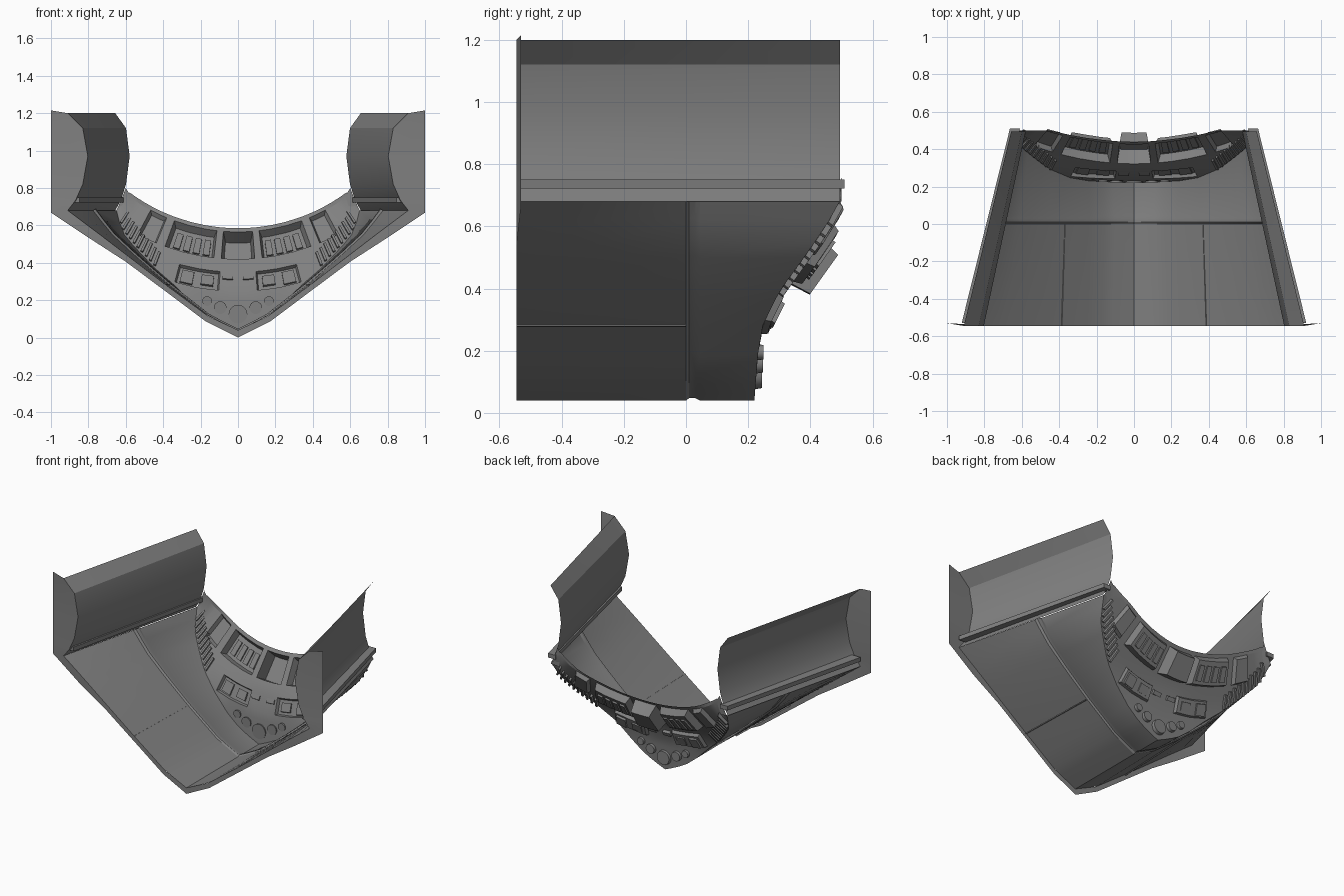
import bpy, bmesh, math
from mathutils import Vector

if "Cube" in bpy.data.objects:
    bpy.data.objects.remove(bpy.data.objects["Cube"])

grey = bpy.data.materials.new("hull_grey")
grey.diffuse_color = (0.22, 0.22, 0.22, 1)
grey.use_nodes = True
grey.node_tree.nodes["Principled BSDF"].inputs["Base Color"].default_value = grey.diffuse_color


def lerp(t, xs, ys):
    """Piecewise linear lookup."""
    for i in range(len(xs) - 1):
        if t <= xs[i + 1] or i == len(xs) - 2:
            k = (t - xs[i]) / (xs[i + 1] - xs[i])
            return ys[i] + (ys[i + 1] - ys[i]) * k


def finish(name, bm, angle=30):
    me = bpy.data.meshes.new(name)
    bm.to_mesh(me)
    bm.free()
    me.materials.append(grey)
    ob = bpy.data.objects.new(name, me)
    bpy.context.collection.objects.link(ob)
    bpy.ops.object.select_all(action='DESELECT')
    ob.select_set(True)
    bpy.context.view_layer.objects.active = ob
    bpy.ops.object.shade_smooth_by_angle(angle=math.radians(angle))
    return ob


def sheet(rows, face_dir):
    """Grid surface through rows of points, facing roughly face_dir."""
    bm = bmesh.new()
    vs = [[bm.verts.new(p) for p in r] for r in rows]
    for a, b in zip(vs, vs[1:]):
        for i in range(len(a) - 1):
            bm.faces.new((a[i], a[i + 1], b[i + 1], b[i]))
    bm.normal_update()
    if sum((f.normal * f.calc_area() for f in bm.faces), Vector()).dot(Vector(face_dir)) < 0:
        bmesh.ops.reverse_faces(bm, faces=bm.faces[:])
    return bm


def prism(bm, base, top):
    """Closed solid between two matching loops."""
    a = [bm.verts.new(p) for p in base]
    b = [bm.verts.new(p) for p in top]
    n = len(a)
    fs = [bm.faces.new(a), bm.faces.new(b[::-1])]
    for i in range(n):
        fs.append(bm.faces.new((a[i], b[i], b[(i + 1) % n], a[(i + 1) % n])))
    bmesh.ops.recalc_face_normals(bm, faces=fs)


# Shared shapes: hull half widths by height, and the sloped rear surface
HZ = [.04, .115, .285, .43, .56, .68]
FRONT = [0, .16, .39, .58, .75, .91]
MID = [0, .15, .37, .54, .68, .77]
REAR = [0, .155, .345, .5, .615, .65]
FAN_Z = 1.56


def rear_y(z):
    return lerp(z, [.04, .2, .285, .39, .5, .6, .69, .8],
                [.22, .232, .248, .30, .38, .45, .5, .5])


rim_ang = [math.degrees(math.atan2(x, FAN_Z - z)) for x, z in zip(REAR, HZ)]
rim_rad = [math.hypot(x, FAN_Z - z) for x, z in zip(REAR, HZ)]


def fan(angle, r):
    a = math.radians(angle)
    z = FAN_Z - r * math.cos(a)
    return (r * math.sin(a), rear_y(z), z)


half = [0, 2, 4.5, 6.5, 10, 15, 20, 22.5, 25, 28, 31, 34, rim_ang[-1]]
angles = [-a for a in half[:0:-1]] + half
rims = [lerp(abs(a), rim_ang, rim_rad) for a in angles]
rim = [fan(a, r) for a, r in zip(angles, rims)]


# Hull: V shaped shell with a shallow groove across the middle
def station(y, k):
    rows = []
    for p in rim:
        z, s = p[2], math.copysign(1, p[0])
        f, m = lerp(z, HZ, FRONT), lerp(z, HZ, MID)
        x = lerp(y, [-.545, .02], [f, m])
        rows.append((s * x * k, y, z + (1 - k) * .6))
    return rows


hull = sheet([station(-.545, 1), station(-.25, 1), station(0, 1), station(.01, .988),
              station(.03, .988), [(x * .985, .045, z) for x, y, z in station(.02, 1)], rim], (0, 0, -1))
finish("hull_shell", hull, 25)

# Rear panel: fan shaped, with tapered equipment pockets pushed outward
radii = [.975, .995, 1.14, 1.165, 1.21, 1.31, 1.36]
n = len(radii)
rows = [[fan(a, min(r, R - .008 * (n - i))) for a, R in zip(angles, rims)]
        for i, r in enumerate(radii)] + [rim]
panel = sheet(rows, (0, 1, 0))


def pocket(a0, a1, r0, r1, thick, depth):
    panel.normal_update()
    sel = []
    for f in panel.faces:
        c = f.calc_center_median()
        a = math.degrees(math.atan2(c.x, FAN_Z - c.z))
        r = math.hypot(c.x, FAN_Z - c.z)
        if a0 < a < a1 and r0 < r < r1:
            sel.append(f)
    if sel:
        bmesh.ops.inset_region(panel, faces=sel, thickness=thick, depth=depth, use_even_offset=True)


pocket(-4.5, 4.5, .99, 1.14, .012, .085)
for s in (-1, 1):
    for a0, a1, r0, r1, t, d in ((6.5, 20, .995, 1.14, .014, .045),
                                 (22.5, 28, .995, 1.14, .012, .025),
                                 (4.5, 15, 1.21, 1.31, .008, .02)):
        pocket(min(s * a0, s * a1), max(s * a0, s * a1), r0, r1, t, d)
finish("rear_panel", panel, 20)


# Raised rear details, laid on the sloped surface
def plate(bm, a0, a1, r0, r1, d0, d1):
    pts = [fan(a0, r0), fan(a1, r0), fan(a1, r1), fan(a0, r1)]
    nrm = Vector((0, .8, -.6))
    prism(bm, [Vector(p) + nrm * d0 for p in pts], [Vector(p) + nrm * d1 for p in pts])


vents, trims = bmesh.new(), bmesh.new()
for s in (-1, 1):
    for i in range(10):
        a = 20.5 + i * 1.4
        R = lerp(a, rim_ang, rim_rad)
        plate(vents, s * a, s * (a + .6), R - .085, R - .012, -.012, .018)
    for i in range(4):
        a = 8 + i * 2.8
        plate(trims, s * a, s * (a + 1.8), 1.03, 1.11, .035, .055)
    plate(trims, s * 6, s * 9, 1.23, 1.28, .012, .03)
    plate(trims, s * 11, s * 14, 1.225, 1.29, .012, .034)
    plate(trims, s * 1.2, s * 3.8, 1.225, 1.25, -.005, .02)
finish("vent_slats", vents)
finish("rear_trim_blocks", trims)

# Round ports near the keel
ports = bmesh.new()
for x, z, r in ((0, .125, .05), (.095, .16, .034), (-.095, .16, .034),
                (.165, .195, .026), (-.165, .195, .026)):
    y = rear_y(z)
    ring = [(math.cos(i * math.tau / 16), math.sin(i * math.tau / 16)) for i in range(16)]
    prism(ports, [(x + r * c, y - .008, z + r * q) for c, q in ring],
          [(x + r * .9 * c, y + .018, z + r * .9 * q) for c, q in ring])
finish("round_ports", ports)

# Side walls: inward bowed sheets that narrow toward the rear
WALL = [(.91, .68), (.868, .735), (.83, .82), (.803, .97), (.83, 1.12), (.91, 1.2)]


def taper(y):
    return lerp(y, [-.545, .5], [1, .72])


for s, side in ((-1, "left"), (1, "right")):
    wall = sheet([[(s * x * taper(y), y, z) for x, z in WALL] for y in (-.545, .02, .495)], (s, 0, 0))
    finish(side + "_side_wall", wall, 25)
    # Rail along the foot of the wall
    rail = bmesh.new()
    ends = []
    for y in (-.53, .51):
        k = taper(y)
        ends.append([(s * x * k, y, z) for x, z in ((.85, .722), (.925, .722), (.925, .75), (.85, .75))])
    prism(rail, *ends)
    finish(side + "_rail", rail)
    # Closing cheek between wall foot, hull edge and rear panel
    cheek = bmesh.new()
    pts = [(s * .65, .5, .68), (s * .625, .5, .735), (s * .60, .5, .80), (s * .575, .5, .76), (s * .60, .49, .67)]
    cheek.faces.new([cheek.verts.new(p) for p in pts])
    finish(side + "_rear_cheek", cheek)
    # Thin panel seam along the lower hull
    seam = bmesh.new()
    ends = []
    for y, x in ((-.545, .385), (0, .368)):
        ends.append([(s * (x + dx), y, .28 + dz) for dx, dz in
                     ((-.006, .001), (.004, -.004), (.01, .0), (0, .006))])
    prism(seam, *ends)
    finish(side + "_hull_seam", seam)

# Front flange: flat rim around hull and walls
inner = list(zip(FRONT, HZ)) + WALL[1:]
outer = [(0, .002), (.17, .085), (.40, .257), (.60, .406), (.80, .535), (1, .668),
         (1, .74), (1, .82), (1, .97), (1, 1.12), (1, 1.215)]
outer[0] = (0, 0)
for s, side in ((-1, "left"), (1, "right")):
    flange = sheet([[(s * x, -.545, z) for x, z in inner],
                    [(s * x, -.545 + .015 * (x > .95), z) for x, z in outer]], (0, -1, 0))
    finish(side + "_front_flange", flange)
